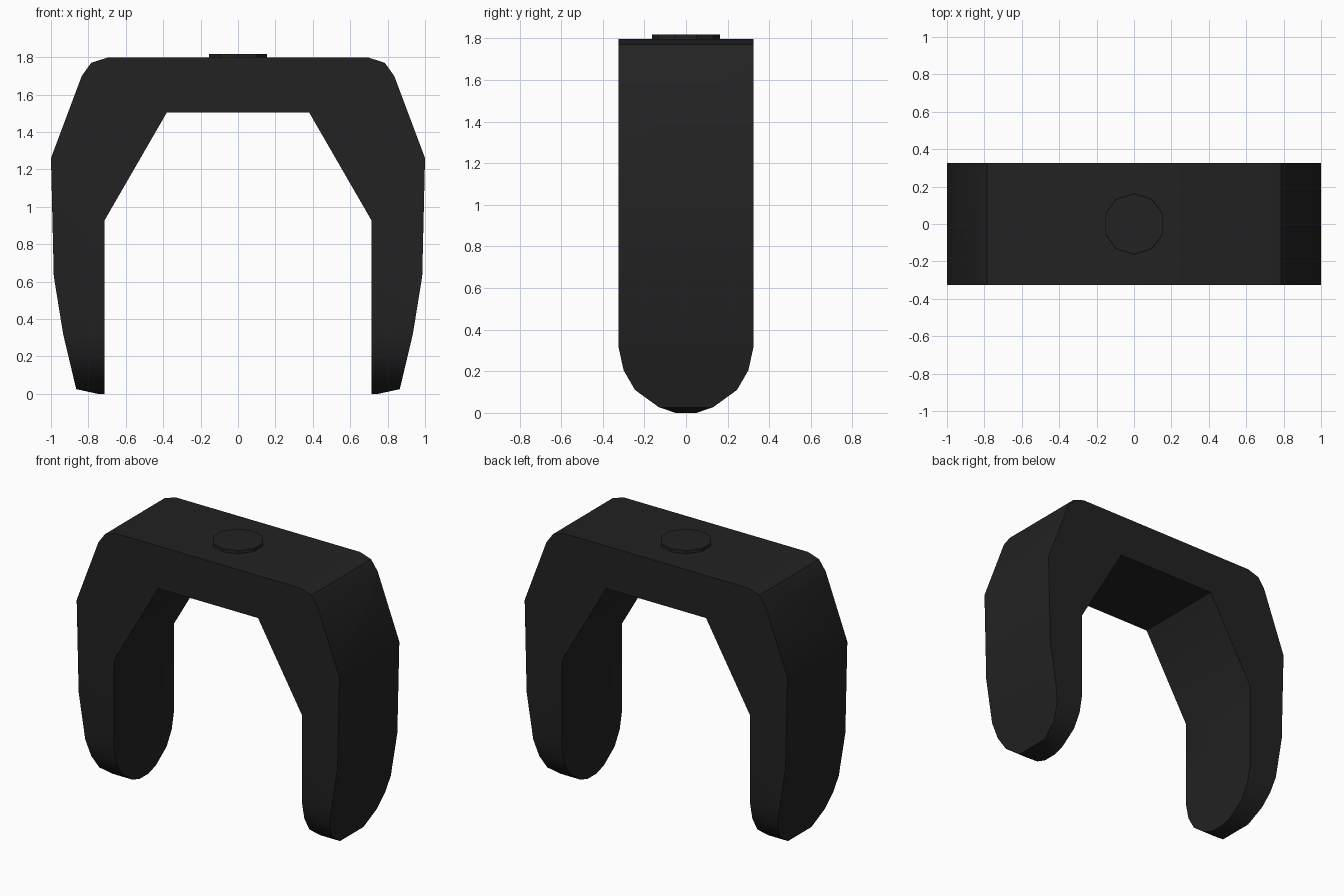
import bpy, bmesh, math

if "Cube" in bpy.data.objects:
    bpy.data.objects.remove(bpy.data.objects["Cube"], do_unlink=True)

# Single near-black finish
black = bpy.data.materials.new("matte_black")
black.use_nodes = True
colour = (0.016, 0.016, 0.016, 1)
black.diffuse_color = colour
bsdf = black.node_tree.nodes["Principled BSDF"]
bsdf.inputs["Base Color"].default_value = colour
bsdf.inputs["Roughness"].default_value = 0.7


def add_object(name, bm):
    bmesh.ops.recalc_face_normals(bm, faces=bm.faces)
    mesh = bpy.data.meshes.new(name)
    bm.to_mesh(mesh)
    bm.free()
    mesh.materials.append(black)
    obj = bpy.data.objects.new(name, mesh)
    bpy.context.collection.objects.link(obj)
    return obj


def extrude_outline(name, outline, axis, half):
    """Extrude a closed 2D outline (side, height) both ways along x or y."""
    bm = bmesh.new()
    place = (lambda a, z: (-half, a, z)) if axis == "x" else (lambda a, z: (a, -half, z))
    face = bm.faces.new([bm.verts.new(place(a, z)) for a, z in outline])
    moved = bmesh.ops.extrude_face_region(bm, geom=[face])["geom"]
    step = (2 * half, 0, 0) if axis == "x" else (0, 2 * half, 0)
    bmesh.ops.translate(bm, vec=step, verts=[v for v in moved if isinstance(v, bmesh.types.BMVert)])
    return add_object(name, bm)


def mirrored(half_outline):
    return half_outline + [(-a, z) for a, z in reversed(half_outline)]


def activate(obj):
    bpy.ops.object.select_all(action="DESELECT")
    obj.select_set(True)
    bpy.context.view_layer.objects.active = obj


# Arch: inner opening up one leg, around the foot and over the shoulder
arch = extrude_outline("arch_clip", mirrored([
    (0.38, 1.505), (0.715, 0.925), (0.715, 0), (0.75, 0), (0.865, 0.025),
    (0.935, 0.32), (0.985, 0.63), (1.0, 1.26), (0.835, 1.70),
    (0.785, 1.77), (0.70, 1.797)]), "y", 0.325)

# Rounded leg tips: trim the arch to its side outline
trim = extrude_outline("tip_trimmer", mirrored([
    (0.05, 0), (0.13, 0.027), (0.245, 0.11), (0.30, 0.205),
    (0.325, 0.32), (0.325, 1.9)]), "x", 1.2)
trim.hide_render = True
mod = arch.modifiers.new("round_tips", "BOOLEAN")
mod.operation = "INTERSECT"
mod.solver = "EXACT"
mod.object = trim
activate(arch)
bpy.ops.object.modifier_apply(modifier=mod.name)
bpy.data.objects.remove(trim, do_unlink=True)

# Low ten-sided button on top
bm = bmesh.new()
bmesh.ops.create_cone(bm, cap_ends=True, segments=10, radius1=0.165, radius2=0.163, depth=0.04)
bmesh.ops.translate(bm, vec=(0, 0, 1.798), verts=bm.verts)
button = add_object("top_button", bm)

for obj in (arch, button):
    activate(obj)
    bpy.ops.object.shade_smooth_by_angle(angle=math.radians(35))
